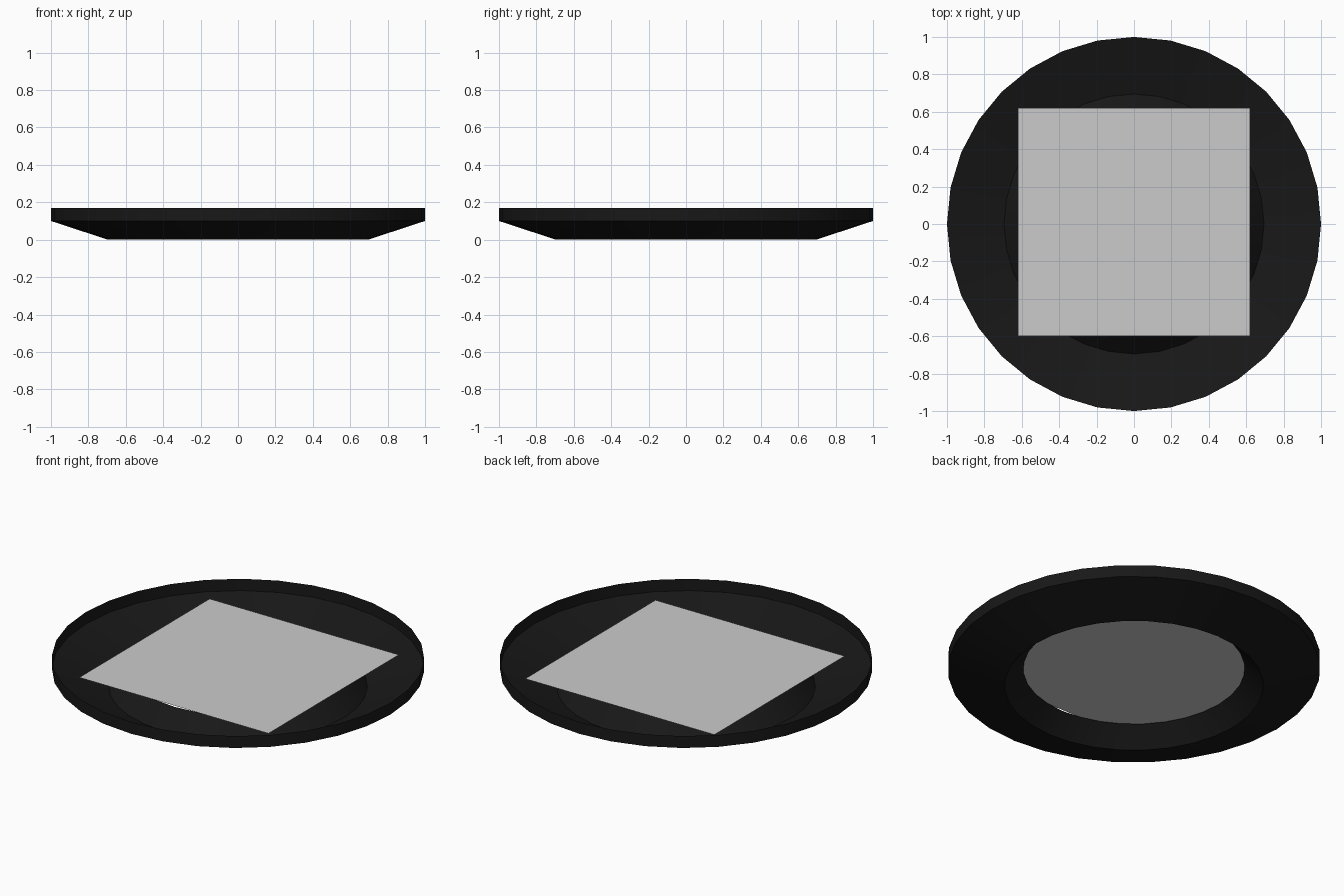
import bpy, bmesh
from math import cos, sin, pi

if "Cube" in bpy.data.objects:
    bpy.data.objects.remove(bpy.data.objects["Cube"])

SIDES = 32


def revolve(name, profile):
    """Open shell made by turning a (radius, z) profile about the z axis."""
    bm = bmesh.new()
    rings = [[bm.verts.new((r * cos(2 * pi * i / SIDES), r * sin(2 * pi * i / SIDES), z))
              for i in range(SIDES)] for r, z in profile]
    for a, b in zip(rings, rings[1:]):
        for i in range(SIDES):
            j = (i + 1) % SIDES
            bm.faces.new((a[i], b[i], b[j], a[j]))
    return finish(name, bm)


def finish(name, bm):
    mesh = bpy.data.meshes.new(name)
    bm.to_mesh(mesh)
    bm.free()
    obj = bpy.data.objects.new(name, mesh)
    bpy.context.collection.objects.link(obj)
    return obj


# Dark bezel: upright rim, sloping underside, ridge rising to the central hole
bezel = revolve("bezel", [(1.0, 0.17), (1.0, 0.10), (0.695, 0.0), (0.62, 0.08), (0.595, 0.105)])
black = bpy.data.materials.new("black")
black.diffuse_color = (0.009, 0.009, 0.009, 1)
black.use_nodes = True
black.node_tree.nodes["Principled BSDF"].inputs["Base Color"].default_value = black.diffuse_color
bezel.data.materials.append(black)
bpy.context.view_layer.objects.active = bezel
bezel.select_set(True)
bpy.ops.object.shade_smooth_by_angle()

# Flat square panel lying over the hole
bm = bmesh.new()
bm.faces.new([bm.verts.new((x, y, 0.115)) for x, y in
              ((-0.62, -0.60), (0.62, -0.60), (0.62, 0.62), (-0.62, 0.62))])
finish("panel", bm)
